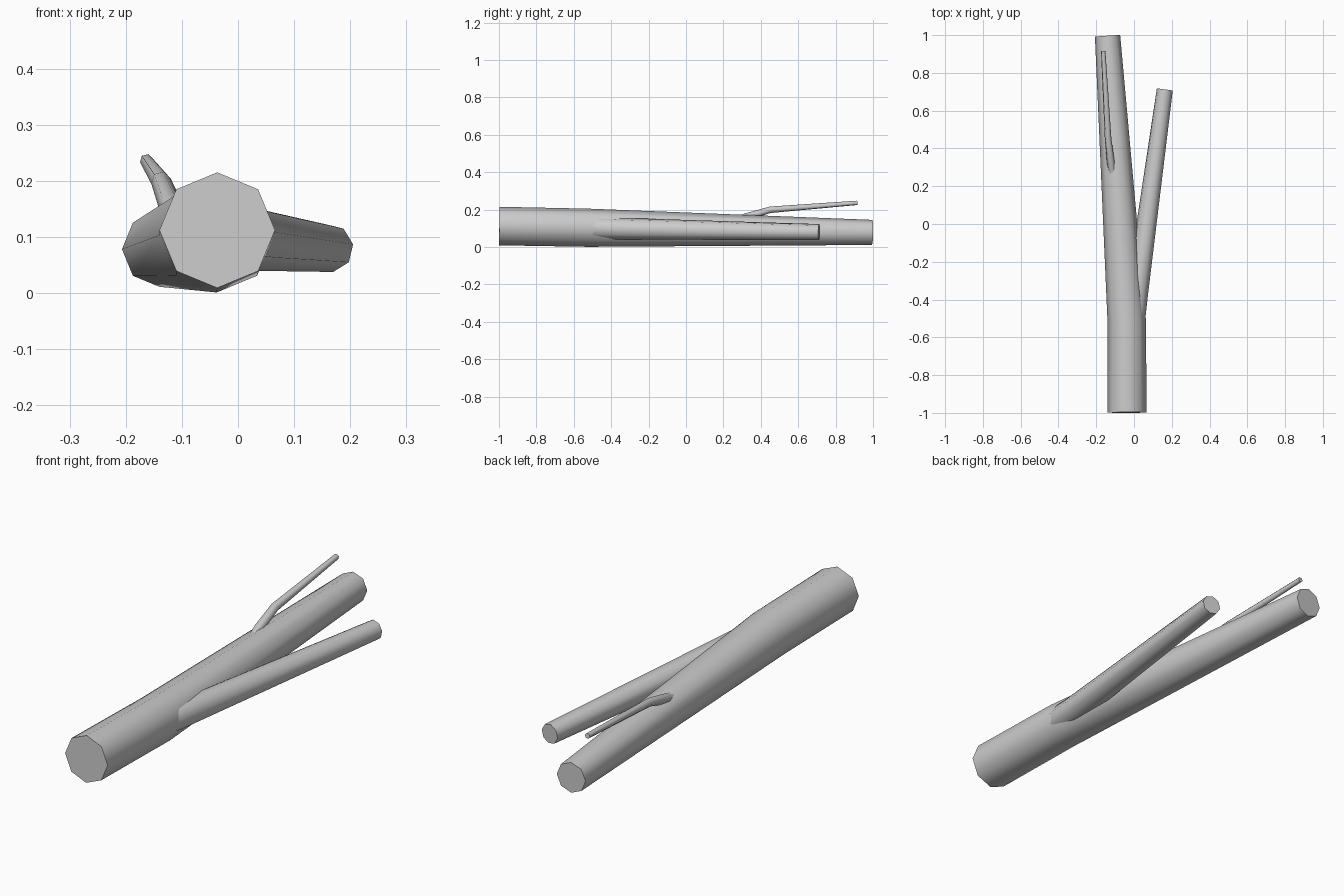
import bpy, bmesh, math
from mathutils import Vector

cube = bpy.data.objects.get("Cube")
if cube:
    bpy.data.objects.remove(cube, do_unlink=True)

bark = bpy.data.materials.new("grey_bark")
bark.use_nodes = True
grey = (0.6, 0.6, 0.6, 1)
bark.diffuse_color = grey
bark.node_tree.nodes["Principled BSDF"].inputs["Base Color"].default_value = grey


def limb(name, path, sides, twist=0):
    """Tapered tube through (x, y, z, radius) stations, capped at both ends."""
    bm = bmesh.new()
    points = [Vector(p[:3]) for p in path]
    rings = []
    for i, p in enumerate(points):
        ahead = points[min(i + 1, len(points) - 1)]
        behind = points[max(i - 1, 0)]
        along = (ahead - behind).normalized()
        side = along.cross(Vector((0, 0, 1))).normalized()
        up = side.cross(along)
        ring = []
        for k in range(sides):
            a = math.radians(twist) + math.tau * k / sides
            offset = side * math.cos(a) + up * math.sin(a)
            ring.append(bm.verts.new(p + offset * path[i][3]))
        rings.append(ring)
    for a, b in zip(rings, rings[1:]):
        for k in range(sides):
            n = (k + 1) % sides
            bm.faces.new((a[k], a[n], b[n], b[k]))
    bm.faces.new(rings[0])
    bm.faces.new(rings[-1])
    bmesh.ops.recalc_face_normals(bm, faces=bm.faces)
    mesh = bpy.data.meshes.new(name)
    bm.to_mesh(mesh)
    bm.free()
    mesh.materials.append(bark)
    obj = bpy.data.objects.new(name, mesh)
    bpy.context.collection.objects.link(obj)
    bpy.ops.object.select_all(action="DESELECT")
    obj.select_set(True)
    bpy.context.view_layer.objects.active = obj
    bpy.ops.object.shade_smooth_by_angle(angle=math.radians(62))


# Main log, bending slightly to the right past its fork
limb("trunk", [(-0.037, -0.998, 0.112, 0.103),
               (-0.038, -0.52, 0.103, 0.102),
               (-0.14, 0.996, 0.078, 0.067)], 8)

# Thick side branch growing out of the trunk
limb("side_branch", [(-0.035, -0.68, 0.105, 0.055),
                     (0.003, -0.47, 0.101, 0.061),
                     (0.016, -0.37, 0.098, 0.059),
                     (0.163, 0.712, 0.08, 0.043)], 8, 9)

# Thin bent twig on top
limb("twig", [(-0.1, 0.2, 0.12, 0.022),
              (-0.122, 0.32, 0.16, 0.021),
              (-0.137, 0.45, 0.199, 0.018),
              (-0.163, 0.916, 0.236, 0.012)], 6, 15)
